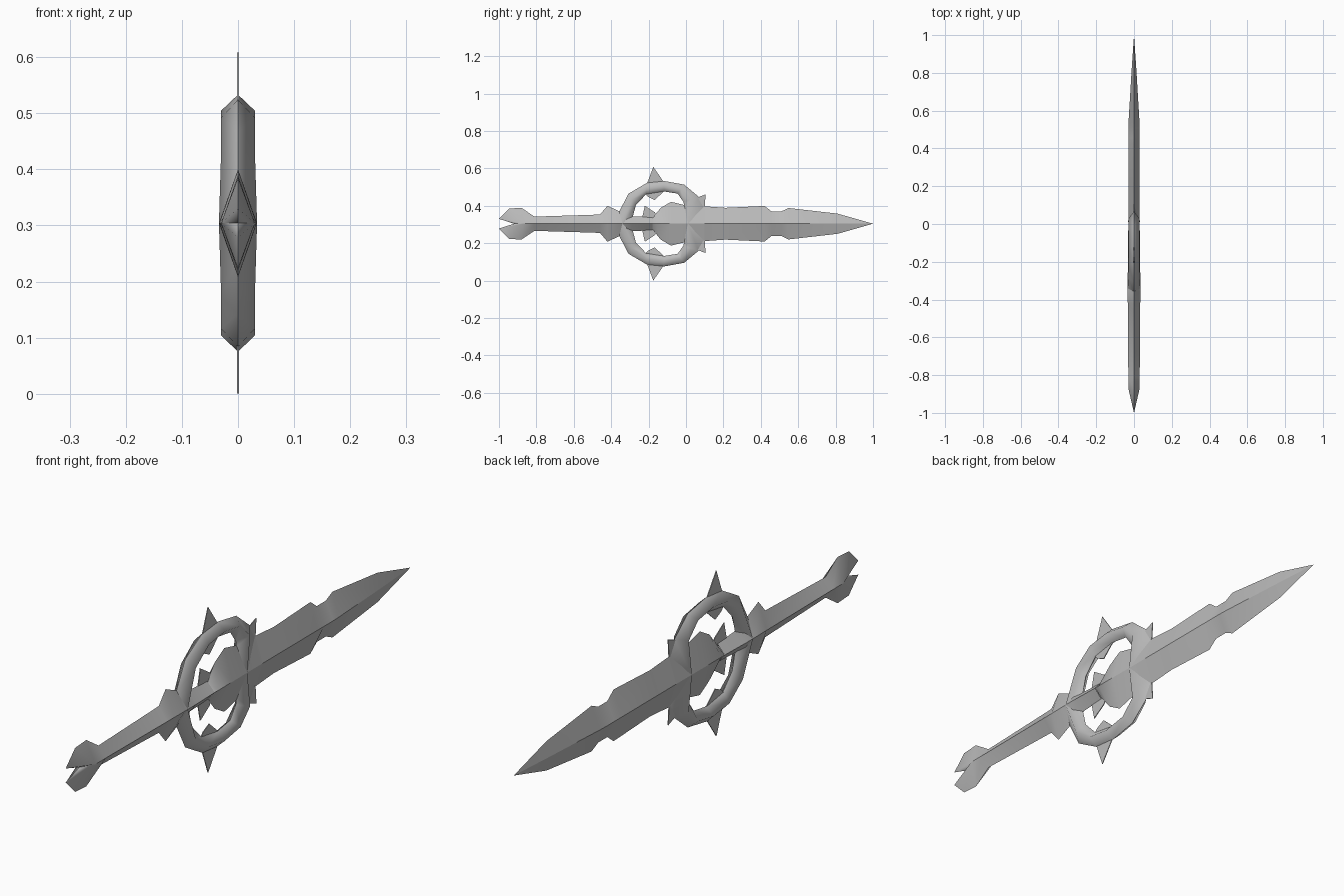
import bpy, bmesh

MID = 0.304  # height of the sword's long axis

if "Cube" in bpy.data.objects:
    bpy.data.objects.remove(bpy.data.objects["Cube"])

steel = bpy.data.materials.new("grey steel")
steel.use_nodes = True
GREY = (0.5, 0.5, 0.5, 1)
steel.diffuse_color = GREY
steel.node_tree.nodes["Principled BSDF"].inputs["Base Color"].default_value = GREY


def make_object(name, bm, smooth, axes):
    mesh = bpy.data.meshes.new(name)
    bm.to_mesh(mesh)
    bm.free()
    mesh.materials.append(steel)
    for poly in mesh.polygons:
        poly.use_smooth = smooth
    obj = bpy.data.objects.new(name, mesh)
    obj.location.z = MID
    bpy.context.collection.objects.link(obj)
    if not smooth:
        thin = obj.modifiers.new("thin", 'SOLIDIFY')
        thin.thickness, thin.offset = 0.003, 0
    mirror = obj.modifiers.new("mirror", 'MIRROR')
    mirror.use_axis = axes
    mirror.use_mirror_merge = False
    return obj


def loft(name, *rails):
    """Skin neighbouring rails of (x, y, z) points, mirrored to all four quarters."""
    bm = bmesh.new()
    verts = {}

    def vert(p):
        if p not in verts:
            verts[p] = bm.verts.new(p)
        return verts[p]

    for a, b in zip(rails, rails[1:]):
        for i in range(len(a) - 1):
            corners = []
            for p in (a[i], a[i + 1], b[i + 1], b[i]):
                if vert(p) not in corners:
                    corners.append(vert(p))
            if len(corners) > 2:
                face = bm.faces.new(corners)
                face.normal_update()
                if face.normal.x < 0:
                    face.normal_flip()
    return make_object(name, bm, True, (True, False, True))


def body(name, stations):
    """Each station: edge y, edge height, ridge y, ridge x."""
    loft(name, [(0, y, h) for y, h, _, _ in stations],
         [(x, r, 0) for _, _, r, x in stations])


def plate(name, points):
    bm = bmesh.new()
    bm.faces.new([bm.verts.new((0, y, z)) for y, z in points])
    make_object(name, bm, False, (False, False, True))


# Forked pommel and grip
body("pommel_and_grip", [
    (-0.92, 0, -0.87, 0.03), (-1, 0.026, -0.87, 0.03),
    (-0.945, 0.081, -0.87, 0.03), (-0.88, 0.085, -0.87, 0.03),
    (-0.81, 0.038, -0.81, 0.03), (-0.46, 0.049, -0.46, 0.033),
    (-0.42, 0.096, -0.42, 0.033), (-0.355, 0.066, -0.355, 0.034),
    (-0.29, 0.04, -0.29, 0.034), (-0.18, 0.035, -0.18, 0.031)])

# Rounded blade root inside the guard
body("blade_root", [
    (-0.18, 0.03, -0.18, 0.031), (-0.135, 0.085, -0.16, 0.031),
    (-0.08, 0.117, -0.08, 0.031), (-0.01, 0.1, 0, 0.03),
    (0.1, 0.093, 0.1, 0.03)])

# Blade with waisted notch and long point
body("blade", [
    (0.1, 0.093, 0.1, 0.03), (0.21, 0.085, 0.21, 0.03),
    (0.42, 0.095, 0.42, 0.03), (0.457, 0.066, 0.457, 0.03),
    (0.51, 0.066, 0.51, 0.03), (0.548, 0.084, 0.54, 0.029),
    (0.81, 0.054, 0.81, 0.013), (1, 0, 1, 0)])

# Ring guard with a diamond section: outer and inner rims, ridge between
outer = [(-0.36, 0.06), (-0.307, 0.161), (-0.206, 0.22), (-0.12, 0.229),
         (-0.01, 0.209), (0.067, 0.145), (0.1, 0.09)]
inner = [(-0.285, 0.035), (-0.268, 0.1), (-0.215, 0.156), (-0.115, 0.172),
         (-0.045, 0.161), (-0.013, 0.116), (-0.01, 0.095)]
ridge = [(0.03, (a + c) / 2, (b + d) / 2)
         for (a, b), (c, d) in zip(outer, inner)]
ridge[0], ridge[-1] = (0.034, -0.34, 0), (0.031, 0.01, 0)
loft("guard_ring", [(0, y, z) for y, z in outer], ridge,
     [(0, y, z) for y, z in inner])

# Thin thorns
plate("outer_thorn", [(-0.21, 0.21), (-0.175, 0.304), (-0.118, 0.222)])
plate("inner_thorn", [(-0.22, 0.165), (-0.205, 0.145), (-0.168, 0.127),
                      (-0.115, 0.175)])
plate("root_thorn", [(-0.235, 0.03), (-0.22, 0.096), (-0.165, 0.06),
                     (-0.15, 0.02)])
plate("blade_thorn", [(0.02, 0.09), (0.06, 0.14), (0.105, 0.157),
                      (0.1, 0.09)])
